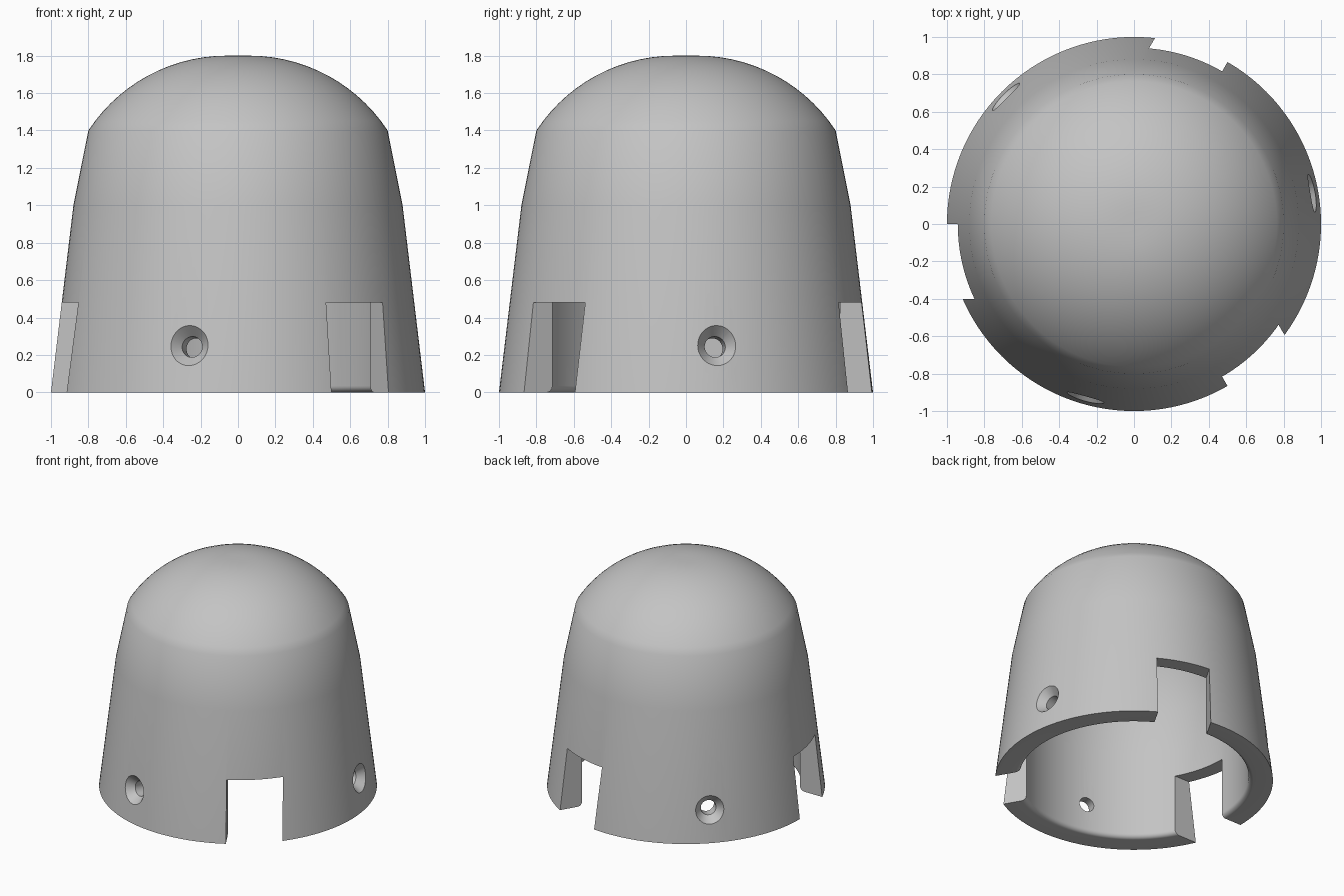
import bpy
import bmesh
from math import pi, sin, cos, radians, atan2
from mathutils import Matrix, Vector

default = bpy.data.objects.get("Cube")
if default:
    bpy.data.objects.remove(default, do_unlink=True)

GREY = (0.55, 0.55, 0.55, 1.0)
grey = bpy.data.materials.new("plain grey")
grey.use_nodes = True
grey.diffuse_color = GREY
grey.node_tree.nodes["Principled BSDF"].inputs["Base Color"].default_value = GREY


def add_object(name, bm):
    bm.normal_update()
    bmesh.ops.recalc_face_normals(bm, faces=bm.faces)
    mesh = bpy.data.meshes.new(name)
    bm.to_mesh(mesh)
    bm.free()
    mesh.materials.append(grey)
    obj = bpy.data.objects.new(name, mesh)
    bpy.context.collection.objects.link(obj)
    return obj


def lathe(name, profile, steps):
    """Spin an (r, z) profile around the z axis."""
    bm = bmesh.new()
    verts = [bm.verts.new((r, 0, z)) for r, z in profile]
    edges = [bm.edges.new(pair) for pair in zip(verts, verts[1:])]
    bmesh.ops.spin(bm, geom=verts + edges, axis=(0, 0, 1), cent=(0, 0, 0),
                   angle=2 * pi, steps=steps)
    bmesh.ops.remove_doubles(bm, verts=bm.verts, dist=0.0001)
    return add_object(name, bm)


def dome(rim, base, top, flat=0.06, steps=14):
    """Arc from the rim up to a small flat crown, ending on the axis."""
    run, rise = rim - flat, top - base
    radius = (run ** 2 + rise ** 2) / (2 * rise)
    start = atan2(run, radius - rise)
    arc = [start * (1 - i / steps) for i in range(steps + 1)]
    return [(flat + radius * sin(a), top - radius + radius * cos(a))
            for a in arc] + [(0, top)]


# Hollow shell: tapered outside, domed top, straight bore with a rounded lip
FILLET, BORE = 0.035, 0.825
lip = [(BORE + FILLET * (1 - cos(a)), FILLET * (1 - sin(a)))
       for a in [i * pi / 12 for i in range(7)]]
outside = [(1, 0), (0.88, 1.0)] + dome(0.8, 1.4, 1.8)
inside = dome(0.7, 1.34, 1.68)[::-1] + [(0.78, 1.0), (BORE, 0.7)] + lip
shell = lathe("domed_shell", outside + inside + [(1, 0)], 128)

cutters = []

# Three square notches in the skirt, each to one side of its radius
for i in range(3):
    bm = bmesh.new()
    bmesh.ops.create_cube(bm, size=1)
    cutter = add_object("notch_cutter", bm)
    cutter.data.transform(Matrix.Rotation(i * 2 * pi / 3, 4, "Z")
                          @ Matrix.Translation((-0.85, -0.2, 0.19))
                          @ Matrix.Diagonal((0.7, 0.4, 0.58, 1)))
    cutters.append(cutter)

# Three countersunk screw holes, square to the sloping skirt
screw = [(0, -0.35), (0.056, -0.35), (0.056, -0.06), (0.108, 0),
         (0.151, 0.05), (0, 0.05)]
for angle in (9.8, 135.2, 254.4):
    cutter = lathe("screw_hole_cutter", screw, 40)
    a = radians(angle)
    normal = Vector((cos(a), sin(a), 0.12))
    cutter.data.transform(Matrix.Translation((0.97 * cos(a), 0.97 * sin(a), 0.25))
                          @ normal.to_track_quat("Z", "Y").to_matrix().to_4x4())
    cutters.append(cutter)

for cutter in cutters:
    cutter.hide_render = True
    cut = shell.modifiers.new("cut", "BOOLEAN")
    cut.operation = "DIFFERENCE"
    cut.solver = "EXACT"
    cut.object = cutter

# Bake the cuts, then remove the cutters
bpy.context.view_layer.update()
evaluated = shell.evaluated_get(bpy.context.evaluated_depsgraph_get())
baked = bpy.data.meshes.new_from_object(evaluated)
shell.modifiers.clear()
shell.data = baked
for cutter in cutters:
    bpy.data.objects.remove(cutter, do_unlink=True)

# Smooth walls, sharp cut edges
bpy.ops.object.select_all(action="DESELECT")
shell.select_set(True)
bpy.context.view_layer.objects.active = shell
bpy.ops.object.shade_smooth_by_angle(angle=radians(30))
